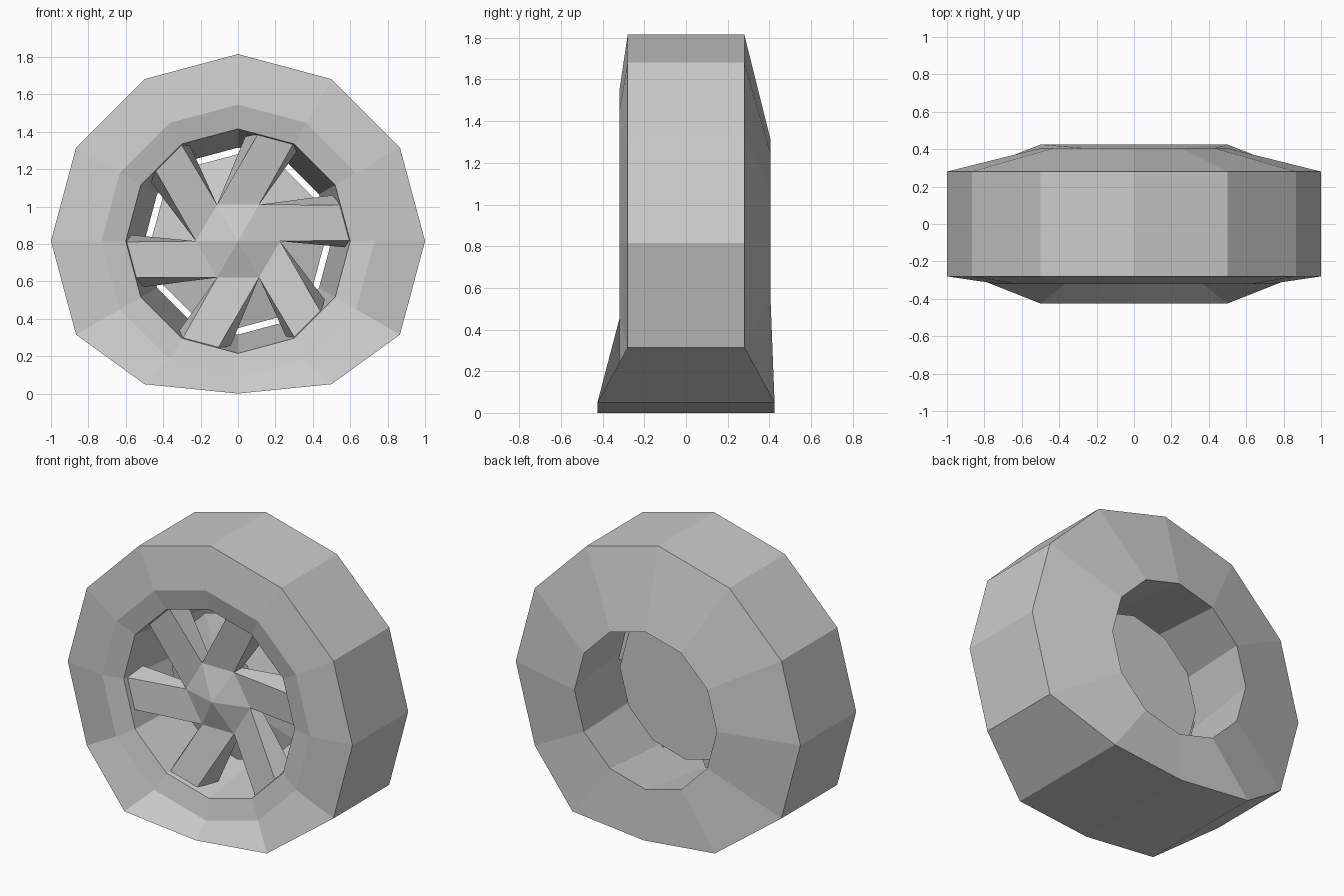
import bpy, bmesh
from math import sin, cos, radians

if "Cube" in bpy.data.objects:
    bpy.data.objects.remove(bpy.data.objects["Cube"])

CZ = 0.815  # axle height


def pt(r, deg, y):
    return (r * cos(radians(deg)), y, CZ + r * sin(radians(deg)))


def finish(name, bm):
    bmesh.ops.recalc_face_normals(bm, faces=bm.faces)
    mesh = bpy.data.meshes.new(name)
    bm.to_mesh(mesh)
    bm.free()
    obj = bpy.data.objects.new(name, mesh)
    bpy.context.collection.objects.link(obj)
    return obj


def bridge(bm, a, b):
    n = len(a)
    for i in range(n):
        bm.faces.new((a[i], a[(i + 1) % n], b[(i + 1) % n], b[i]))


def ring(bm, n, r, y):
    return [bm.verts.new(pt(r, 360 * i / n, y)) for i in range(n)]


# Tyre with tapered bore: closed 12-sided loft, squashed at the ground
bm = bmesh.new()
profile = [(1.0, -0.28), (1.0, 0.28), (0.5, 0.405), (0.6, -0.29), (0.73, -0.32)]
rings = [ring(bm, 12, r, y) for r, y in profile]
for k in range(len(rings)):
    bridge(bm, rings[k], rings[(k + 1) % len(rings)])
for outer, side in ((rings[0], -1), (rings[1], 1)):
    for i, z in ((8, 0.05), (9, 0.0), (10, 0.05)):
        outer[i].co.y = side * 0.425
        outer[i].co.z = z
finish("tyre", bm)

# Hub cap: shallow six-sided pyramid on a hexagonal post
bm = bmesh.new()
front, back = ring(bm, 6, 0.225, -0.20), ring(bm, 6, 0.225, -0.05)
bridge(bm, front, back)
bm.faces.new(back)
apex = bm.verts.new((0, -0.265, CZ))
for i in range(6):
    bm.faces.new((apex, front[i], front[(i + 1) % 6]))
finish("hub_cap", bm)

# Brake disc behind the spokes, sloped on the front and flat on the back
bm = bmesh.new()
small, large = ring(bm, 12, 0.2, -0.08), ring(bm, 12, 0.465, 0.0)
bridge(bm, small, large)
bm.faces.new(small)
bm.faces.new(large)
finish("brake_disc", bm)

# Six swept spokes, one from each side of the hub
for k in range(6):
    a = 60 * k
    bm = bmesh.new()
    face = [bm.verts.new(pt(r, a + d, y)) for r, d, y in
            ((0.225, 0, -0.20), (0.598, 0.4, -0.26), (0.584, 19.4, -0.26), (0.225, 60, -0.20))]
    rear = [bm.verts.new(pt(r, a + d, y)) for r, d, y in
            ((0.225, 0, -0.12), (0.573, -3.3, -0.14), (0.56, 26, -0.14), (0.225, 60, -0.12))]
    bridge(bm, face, rear)
    bm.faces.new(face)
    bm.faces.new(rear)
    finish(f"spoke_{k + 1}", bm)
